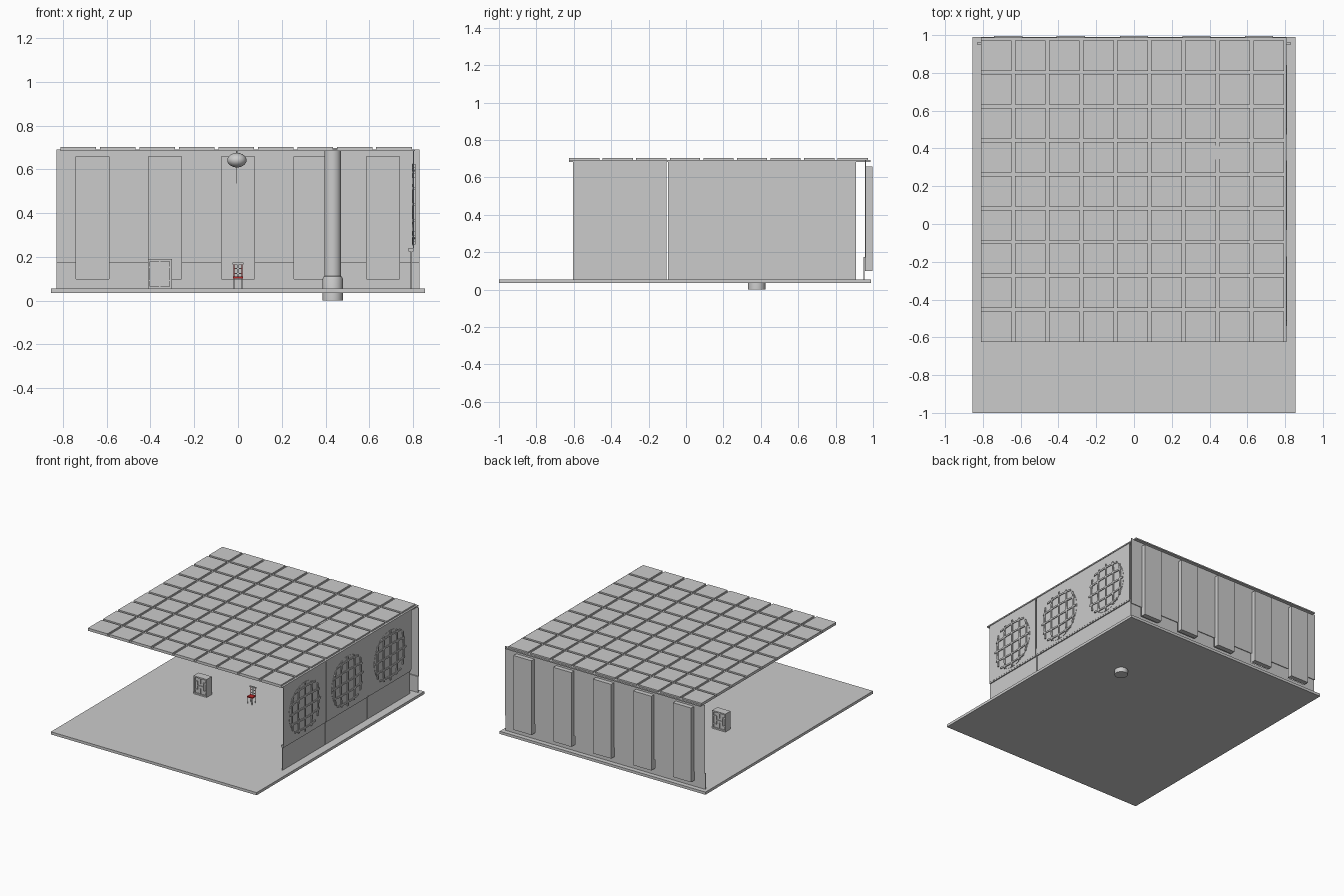
import bpy, bmesh, math
from mathutils import Matrix, Vector

if "Cube" in bpy.data.objects:
    bpy.data.objects.remove(bpy.data.objects["Cube"])


def finish(name, bm, mat=None):
    bmesh.ops.recalc_face_normals(bm, faces=bm.faces)
    me = bpy.data.meshes.new(name)
    bm.to_mesh(me)
    bm.free()
    ob = bpy.data.objects.new(name, me)
    bpy.context.collection.objects.link(ob)
    if mat:
        me.materials.append(mat)
    return ob


def add_box(bm, x0, x1, y0, y1, z0, z1):
    m = Matrix.Translation(((x0 + x1) / 2, (y0 + y1) / 2, (z0 + z1) / 2)) @ Matrix.Diagonal((x1 - x0, y1 - y0, z1 - z0, 1))
    return bmesh.ops.create_cube(bm, size=1, matrix=m)['verts']


def boxes(name, items, mat=None):
    bm = bmesh.new()
    for b in items:
        add_box(bm, *b)
    return finish(name, bm, mat)


def lathe(name, profile, loc, n=32):
    bm = bmesh.new()
    vs = [bm.verts.new((r, 0, z)) for r, z in profile]
    es = [bm.edges.new(p) for p in zip(vs, vs[1:])]
    bmesh.ops.spin(bm, geom=vs + es, cent=(0, 0, 0), axis=(0, 0, 1), angle=2 * math.pi, steps=n)
    bmesh.ops.remove_doubles(bm, verts=bm.verts, dist=1e-5)
    ob = finish(name, bm)
    ob.location = loc
    for o in bpy.context.selected_objects:
        o.select_set(False)
    ob.select_set(True)
    bpy.context.view_layer.objects.active = ob
    bpy.ops.object.shade_smooth_by_angle(angle=math.radians(35))
    return ob


red = bpy.data.materials.new("red_paint")
red.diffuse_color = (0.5, 0.02, 0.02, 1)
red.use_nodes = True
red.node_tree.nodes["Principled BSDF"].inputs["Base Color"].default_value = red.diffuse_color

# Floor slab
boxes("floor", [(-0.855, 0.855, -1.0, 0.99, 0.035, 0.055)])

# Ceiling: backing slab with 9 x 9 raised square tiles
X0, Y0, P, GAP = -0.81, -0.625, 0.1802, 0.018
boxes("ceiling_backing", [(X0, 0.808, Y0, 0.987, 0.683, 0.692)])
tiles = []
for i in range(9):
    for j in range(9):
        x, y = X0 + i * P, Y0 + j * 0.1795
        tiles.append((x, x + P - GAP, y, y + 0.1795 - GAP, 0.690, 0.703))
boxes("ceiling_tiles", tiles)

# Back wall with five recessed niches and a lower wainscot
NW = 0.075
centres = [-0.665, -0.334, 0.0, 0.331, 0.662]
edges = [-0.83] + [c + s * NW for c in centres for s in (-1, 1)] + [0.83]
upper, lower = [], []
for k in range(0, len(edges), 2):
    upper.append((edges[k], edges[k + 1], 0.958, 0.962, 0.17, 0.69))
    lower.append((edges[k], edges[k + 1], 0.950, 0.955, 0.055, 0.175))
for c in centres:
    upper.append((c - NW, c + NW, 0.958, 0.962, 0.658, 0.69))
    lower.append((c - NW, c + NW, 0.950, 0.955, 0.055, 0.10))
boxes("back_wall", upper)
boxes("back_wainscot", lower)
boxes("wainscot_ledge", [(u[0], u[1], 0.950, 0.960, 0.171, 0.175) for u in lower[:6]])
bm = bmesh.new()
for c in centres:
    vs = add_box(bm, c - NW, c + NW, 0.958, 0.996, 0.10, 0.658)
    front = [f for f in bm.faces if all(v in vs for v in f.verts) and f.calc_center_median().y < 0.9585]
    bmesh.ops.delete(bm, geom=front, context='FACES_ONLY')
finish("wall_niches", bm)

# Right wall in three panels, each with wainscot, ledge and round lattice window
spans = [(-0.605, -0.104), (-0.096, 0.400), (0.402, 0.91)]
boxes("side_wall", [(0.799, 0.803, a, b, 0.235, 0.69) for a, b in spans])
boxes("side_wainscot", [(0.788, 0.794, a, b, 0.055, 0.228) for a, b in spans])
boxes("side_ledge", [(0.780, 0.802, a, b, 0.226, 0.240) for a, b in spans])

R, CZ, HW = 0.188, 0.44, 0.006
pane, lattice = bmesh.new(), bmesh.new()
for cy in (-0.355, 0.152, 0.657):
    m = Matrix.Translation((0.801, cy, CZ)) @ Matrix.Rotation(math.pi / 2, 4, 'Y')
    bmesh.ops.create_cone(pane, cap_ends=True, segments=48, radius1=R, radius2=R, depth=0.008, matrix=m)
    for off in (-0.15, -0.08, 0.0, 0.08, 0.15):
        for swap in (False, True):
            # slightly bowed bar clipped to the circle
            half = math.sqrt(R * R - off * off * 0.85) - 0.004
            rows = []
            for t in range(9):
                s = half * (t / 4 - 1)
                o = off * (1.04 - 0.15 * (s / R) ** 2)
                row = []
                for x, w in ((0.795, -HW), (0.811, -HW), (0.811, HW), (0.795, HW)):
                    a, b = (s, o + w) if swap else (o + w, s)
                    row.append(lattice.verts.new((x, cy + a, CZ + b)))
                rows.append(row)
            for r0, r1 in zip(rows, rows[1:]):
                for q in range(4):
                    lattice.faces.new((r0[q], r0[(q + 1) % 4], r1[(q + 1) % 4], r1[q]))
            lattice.faces.new(rows[0])
            lattice.faces.new(rows[-1])
finish("round_window_panes", pane)
finish("round_window_lattice", lattice)

# Round column passing through floor and ceiling, with a wider base
lathe("column", [(0, 0), (0.046, 0), (0.046, 0.10), (0.042, 0.11), (0.038, 0.112),
                 (0.038, 0.697), (0, 0.697)], (0.433, 0.378, 0))

# Ceiling lamp: flattened globe, stem and pull cord
globe = [(0.044 * math.sin(a), -0.033 * math.cos(a)) for a in [math.pi * k / 14 for k in range(15)]]
globe[0], globe[-1] = (0, -0.033), (0, 0.033)
lathe("lamp_globe", globe, (-0.005, 0.16, 0.642))
lathe("lamp_stem", [(0, 0), (0.003, 0), (0.003, 0.02), (0, 0.02)], (-0.005, 0.16, 0.667), 8)
lathe("lamp_cord", [(0, 0), (0.001, 0), (0.001, 0.08), (0, 0.08)], (-0.005, 0.16, 0.535), 6)

# Cabinet with a frame and fretwork on front and back
x0, x1, y0, y1, z0, z1 = -0.412, -0.302, 0.06, 0.12, 0.055, 0.19
boxes("cabinet_body", [(x0 + 0.002, x1 - 0.002, y0 + 0.008, y1 - 0.008, z0 + 0.002, z1 - 0.002)])
boxes("cabinet_frame", [(x0, x0 + 0.01, y0, y1, z0, z1), (x1 - 0.01, x1, y0, y1, z0, z1),
                        (x0, x1, y0, y1, z0, z0 + 0.01), (x0, x1, y0, y1, z1 - 0.01, z1)])
cx, cz = (x0 + x1) / 2, (z0 + z1) / 2
fret = []
for ya, yb in ((y0 + 0.002, y0 + 0.01), (y1 - 0.01, y1 - 0.002)):
    fret.append((cx - 0.025, cx + 0.025, ya, yb, cz - 0.003, cz + 0.003))
    for s in (-1, 1):
        fret.append((cx + s * 0.025 - 0.003, cx + s * 0.025 + 0.003, ya, yb, cz - 0.03, cz + 0.03))
        fret.append((cx - 0.003, cx + 0.003, ya, yb, cz + s * 0.04 - 0.022, cz + s * 0.04 + 0.022))
        for e in (-1, 1):
            xa, xb = sorted((cx + s * 0.025, cx + s * 0.05))
            fret.append((xa, xb, ya, yb, cz + e * 0.03 - 0.003, cz + e * 0.03 + 0.003))
boxes("cabinet_fretwork", fret)

# Small chair facing the front
CY = 0.16
boxes("chair_legs", [(sx * 0.018 - 0.002, sx * 0.018 + 0.002, CY + sy * 0.018 - 0.002, CY + sy * 0.018 + 0.002,
                      0.055, 0.105) for sx in (-1, 1) for sy in (-1, 1)])
boxes("chair_seat", [(-0.022, 0.022, CY - 0.022, CY + 0.022, 0.102, 0.110)], red)
boxes("chair_back_posts", [(s * 0.018 - 0.002, s * 0.018 + 0.002, CY + 0.016, CY + 0.020, 0.108, 0.168)
                           for s in (-1, 1)], red)
boxes("chair_back_slats", [(-0.018, 0.018, CY + 0.016, CY + 0.020, z, z + 0.004) for z in (0.122, 0.145)])
boxes("chair_top_rail", [(-0.026, 0.026, CY + 0.014, CY + 0.022, 0.166, 0.174)])
boxes("chair_splat", [(-0.005, 0.005, CY + 0.017, CY + 0.019, 0.110, 0.168)])
